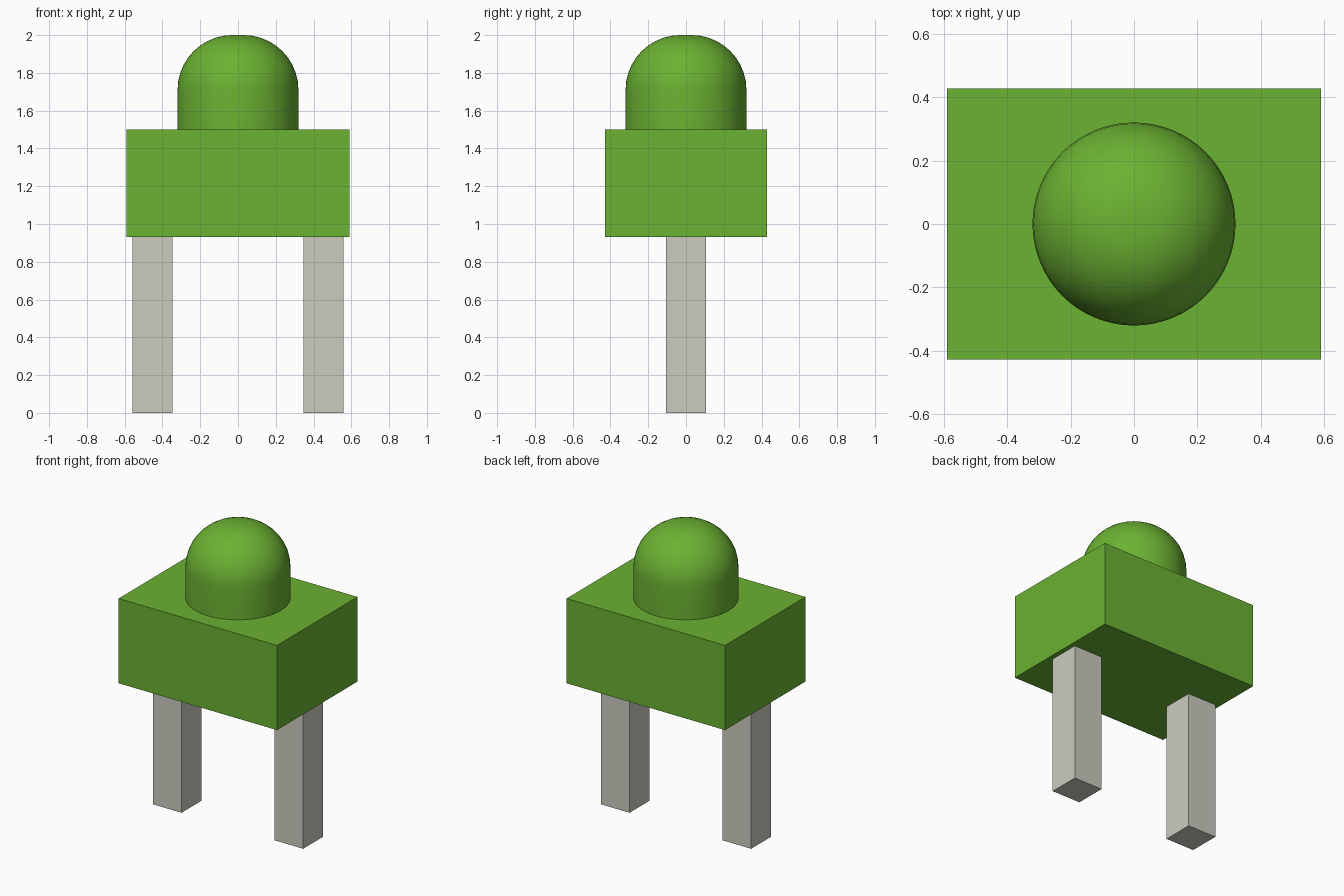
import bpy
import bmesh
from math import sin, cos, pi, radians

cube = bpy.data.objects.get("Cube")
if cube:
    bpy.data.objects.remove(cube, do_unlink=True)


def make_material(name, rgb):
    mat = bpy.data.materials.new(name)
    mat.use_nodes = True
    mat.diffuse_color = (*rgb, 1)
    bsdf = next(n for n in mat.node_tree.nodes if n.type == "BSDF_PRINCIPLED")
    bsdf.inputs["Base Color"].default_value = (*rgb, 1)
    return mat


def add_object(name, bm, mat):
    mesh = bpy.data.meshes.new(name)
    bm.to_mesh(mesh)
    bm.free()
    mesh.materials.append(mat)
    obj = bpy.data.objects.new(name, mesh)
    bpy.context.collection.objects.link(obj)
    return obj


def add_box(name, size, center, mat):
    bm = bmesh.new()
    bmesh.ops.create_cube(bm, size=1)
    bmesh.ops.scale(bm, vec=size, verts=bm.verts)
    bmesh.ops.translate(bm, vec=center, verts=bm.verts)
    return add_object(name, bm, mat)


green = make_material("leaf green", (0.147, 0.445, 0.032))
grey = make_material("warm grey metal", (0.597, 0.597, 0.527))

# Rectangular body
BOTTOM, TOP = 0.93, 1.5
add_box("body", (1.18, 0.855, TOP - BOTTOM), (0, 0, (BOTTOM + TOP) / 2), green)

# Pair of square pins
for side, x in (("left", 0.453), ("right", -0.453)):
    add_box(side + "_pin", (0.212, 0.21, BOTTOM), (x, 0, BOTTOM / 2), grey)

# Round lens: straight wall, rounded shoulder and a tiny flat crown
RADIUS, FILLET, HEIGHT, STEPS, SIDES = 0.32, 0.29, 2.0, 10, 64
profile = [(RADIUS, TOP)]
for i in range(STEPS + 1):
    a = pi / 2 * i / STEPS
    profile.append((RADIUS - FILLET + FILLET * cos(a), HEIGHT - FILLET + FILLET * sin(a)))

bm = bmesh.new()
rings = [[bm.verts.new((r * cos(2 * pi * k / SIDES), r * sin(2 * pi * k / SIDES), z))
          for k in range(SIDES)] for r, z in profile]
for low, high in zip(rings, rings[1:]):
    for k in range(SIDES):
        n = (k + 1) % SIDES
        bm.faces.new((low[k], low[n], high[n], high[k]))
bm.faces.new(rings[-1])
bm.faces.new(rings[0][::-1])
lens = add_object("lens", bm, green)
bpy.ops.object.select_all(action="DESELECT")
lens.select_set(True)
bpy.context.view_layer.objects.active = lens
bpy.ops.object.shade_smooth_by_angle(angle=radians(30))
